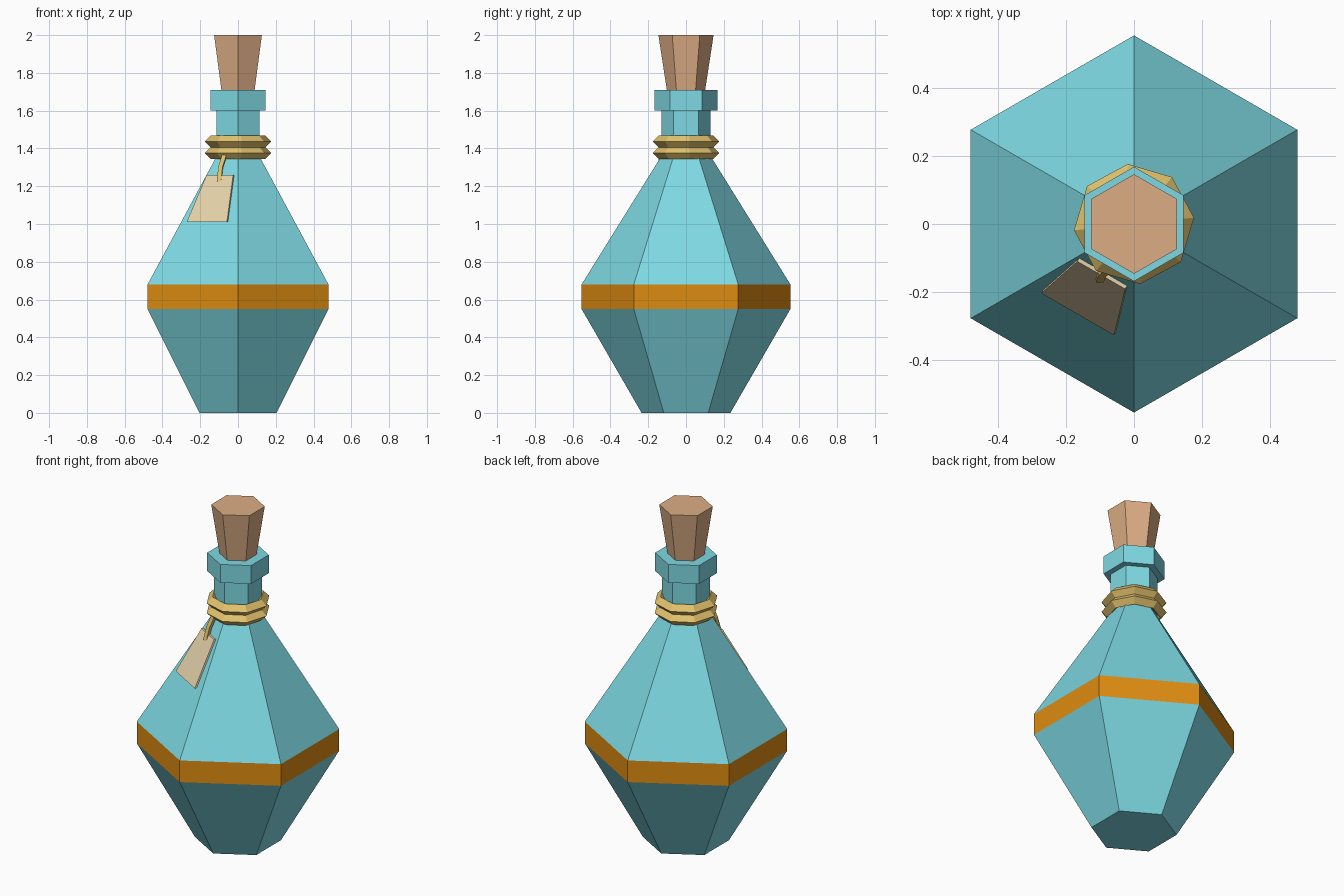
import bpy, bmesh, math
from mathutils import Vector

if "Cube" in bpy.data.objects:
    bpy.data.objects.remove(bpy.data.objects["Cube"])


def material(name, rgb):
    m = bpy.data.materials.new(name)
    lin = [((c / 255 + 0.055) / 1.055) ** 2.4 for c in rgb]
    m.diffuse_color = (*lin, 1)
    m.use_nodes = True
    m.node_tree.nodes["Principled BSDF"].inputs["Base Color"].default_value = m.diffuse_color
    return m


GLASS = material("teal glass", (126, 217, 227))
BAND = material("orange band", (222, 140, 17))
CORK = material("cork", (220, 173, 132))
ROPE = material("gold rope", (226, 194, 108))
PAPER = material("tag paper", (229, 211, 170))


def add_object(name, bm, *mats):
    bmesh.ops.recalc_face_normals(bm, faces=bm.faces)
    me = bpy.data.meshes.new(name)
    bm.to_mesh(me)
    bm.free()
    for m in mats:
        me.materials.append(m)
    ob = bpy.data.objects.new(name, me)
    bpy.context.collection.objects.link(ob)
    return ob


def lathe(name, profile, mats, sides=6, turn=90, closed=False):
    """Sweep (radius, z) points round the z axis."""
    bm = bmesh.new()
    rings = []
    for r, z in profile:
        angles = [math.radians(turn + 360 * k / sides) for k in range(sides)]
        rings.append([bm.verts.new((r * math.cos(a), r * math.sin(a), z)) for a in angles])
    pairs = list(zip(rings, rings[1:]))
    if closed:
        pairs.append((rings[-1], rings[0]))
    else:
        bm.faces.new(rings[0])
        bm.faces.new(rings[-1])
    for lo, hi in pairs:
        for k in range(sides):
            n = (k + 1) % sides
            bm.faces.new((lo[k], lo[n], hi[n], hi[k]))
    return add_object(name, bm, *mats)


# Faceted bottle with neck and lip; the belt faces take the band colour
bottle = lathe("bottle", [(0.235, 0), (0.553, 0.55), (0.553, 0.68), (0.13, 1.36),
                          (0.13, 1.60), (0.168, 1.60), (0.168, 1.71)], [GLASS, BAND])
for p in bottle.data.polygons:
    if 0.56 < p.center.z < 0.67:
        p.material_index = 1

# Tapered cork
lathe("cork_stopper", [(0.10, 1.70), (0.146, 2.0)], [CORK])

# Two rope loops round the neck, diamond section
for name, z in (("lower_rope", 1.376), ("upper_rope", 1.436)):
    lathe(name, [(0.144, z - 0.033), (0.177, z), (0.144, z + 0.033), (0.111, z)],
          [ROPE], sides=8, turn=6, closed=True)

# Paper tag lying on the front-left facet
out = Vector((-0.5, -0.866, 0))
side = Vector((0.866, -0.5, 0))
bm = bmesh.new()
corners = [(-0.134, 0.303, 1.01), (0.112, 0.303, 1.01), (0.073, 0.169, 1.26), (-0.089, 0.169, 1.26)]
layers = [[bm.verts.new(side * t + out * (d + lift) + Vector((0, 0, z))) for t, d, z in corners]
          for lift in (-0.002, 0.009)]
for layer in layers:
    bm.faces.new(layer)
for k in range(4):
    n = (k + 1) % 4
    bm.faces.new((layers[0][k], layers[0][n], layers[1][n], layers[1][k]))
add_object("paper_tag", bm, PAPER)

# String from the rope to the tag
cu = bpy.data.curves.new("tag_string", 'CURVE')
cu.dimensions = '3D'
cu.bevel_depth = 0.016
cu.bevel_resolution = 0
cu.use_fill_caps = True
path = [(-0.07, -0.125, 1.37), (-0.092, -0.142, 1.30), (-0.10, -0.162, 1.225)]
sp = cu.splines.new('POLY')
sp.points.add(len(path) - 1)
for pt, co in zip(sp.points, path):
    pt.co = (*co, 1)
sp.use_smooth = False
cu.materials.append(ROPE)
bpy.context.collection.objects.link(bpy.data.objects.new("tag_string", cu))
